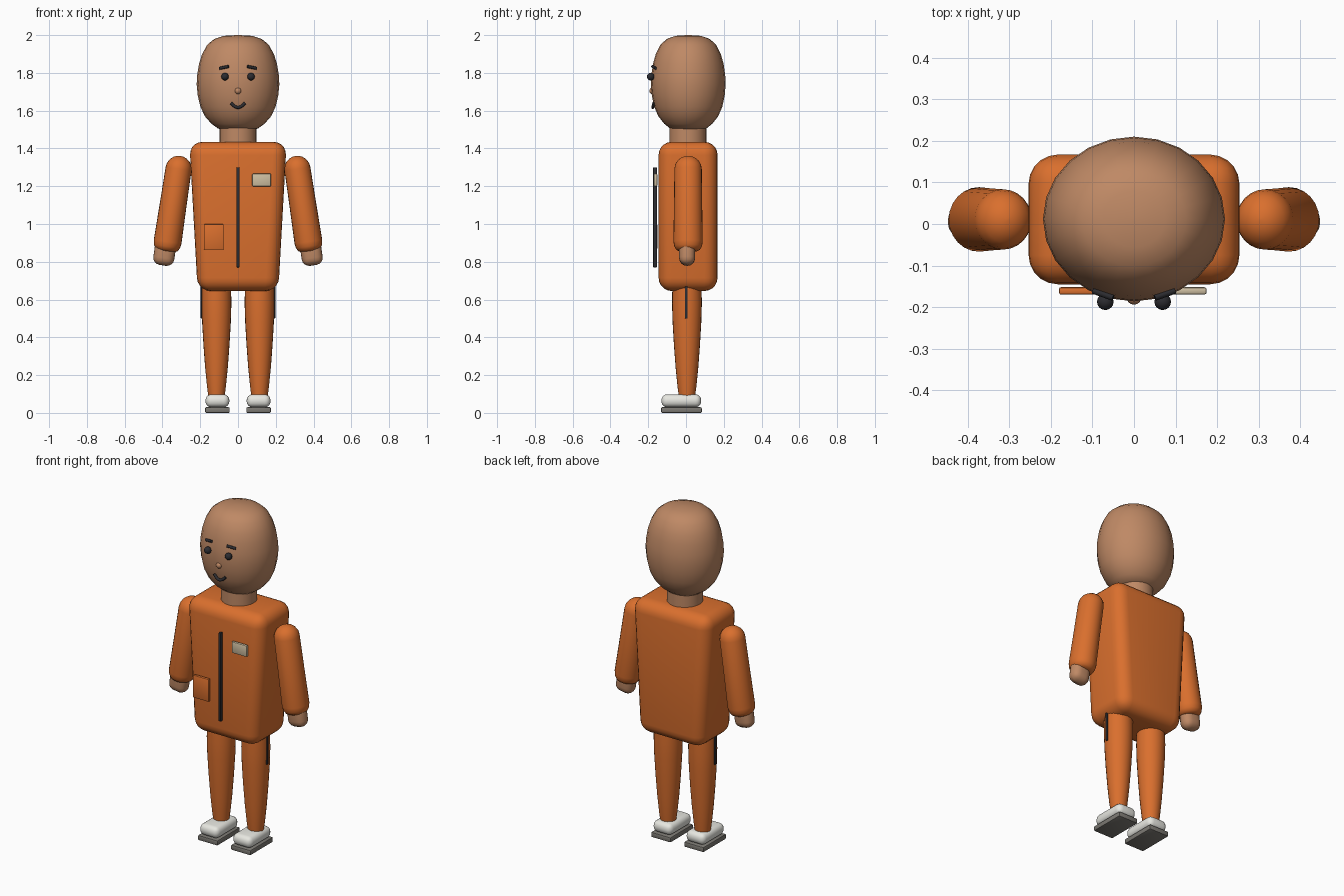
import bpy, bmesh, math
from mathutils import Matrix, Vector

cube = bpy.data.objects.get("Cube")
if cube:
    bpy.data.objects.remove(cube, do_unlink=True)


def material(name, rgb):
    m = bpy.data.materials.new(name)
    m.use_nodes = True
    m.diffuse_color = (*rgb, 1)
    m.node_tree.nodes["Principled BSDF"].inputs["Base Color"].default_value = (*rgb, 1)
    return m


ORANGE = material("orange cloth", (0.70, 0.16, 0.027))
SKIN = material("skin", (0.52, 0.25, 0.13))
DARK = material("dark trim", (0.025, 0.025, 0.03))
CREAM = material("cream badge", (0.62, 0.52, 0.36))
WHITE = material("white shoe", (0.80, 0.80, 0.75))
GREY = material("grey sole", (0.20, 0.19, 0.17))


def finish(name, bm, mat, loc, tilt=(0, 0, 0)):
    bmesh.ops.recalc_face_normals(bm, faces=bm.faces)
    me = bpy.data.meshes.new(name)
    for f in bm.faces:
        f.smooth = True
    bm.to_mesh(me)
    bm.free()
    me.set_sharp_from_angle(angle=math.radians(40))
    me.materials.append(mat)
    ob = bpy.data.objects.new(name, me)
    ob.location, ob.rotation_euler = loc, tilt
    bpy.context.collection.objects.link(ob)
    return ob


def lathe(name, mat, profile, loc=(0, 0, 0), depth=1.0, tilt=(0, 0, 0), sides=24):
    """Spin (radius, height) points about z; depth squashes y."""
    bm = bmesh.new()
    rings = []
    for r, z in profile:
        rings.append([bm.verts.new((r * math.cos(a), r * depth * math.sin(a), z))
                      for a in (math.tau * i / sides for i in range(sides))])
    for low, high in zip(rings, rings[1:]):
        for i in range(sides):
            j = (i + 1) % sides
            bm.faces.new((low[i], low[j], high[j], high[i]))
    bm.faces.new(rings[0])
    bm.faces.new(rings[-1])
    return finish(name, bm, mat, loc, tilt)


def box(name, mat, size, loc, bevel, tilt=(0, 0, 0), taper=1.0, segments=4):
    """Rounded box; taper scales the width of the lower end."""
    bm = bmesh.new()
    bmesh.ops.create_cube(bm, size=1, matrix=Matrix.Diagonal((*size, 1)))
    for v in bm.verts:
        if v.co.z < 0:
            v.co.x *= taper
    bmesh.ops.bevel(bm, geom=bm.edges[:], offset=bevel, segments=segments,
                    profile=0.5, affect='EDGES', clamp_overlap=True)
    return finish(name, bm, mat, loc, tilt)


def ball(name, mat, radius, loc):
    bm = bmesh.new()
    bmesh.ops.create_uvsphere(bm, u_segments=16, v_segments=10, radius=radius)
    return finish(name, bm, mat, loc)


def tube(name, mat, points, radius):
    cu = bpy.data.curves.new(name, 'CURVE')
    cu.dimensions = '3D'
    cu.bevel_depth, cu.bevel_resolution, cu.use_fill_caps = radius, 2, True
    sp = cu.splines.new('POLY')
    sp.points.add(len(points) - 1)
    for p, co in zip(sp.points, points):
        p.co = (*co, 1)
    cu.materials.append(mat)
    ob = bpy.data.objects.new(name, cu)
    bpy.context.collection.objects.link(ob)


# Head and neck
lathe("head", SKIN, [(.07, 1.5), (.105, 1.505), (.14, 1.53), (.175, 1.57), (.199, 1.62),
                     (.213, 1.68), (.219, 1.74), (.216, 1.79), (.206, 1.85), (.19, 1.9),
                     (.162, 1.95), (.125, 1.98), (.075, 1.996), (.01, 2.0)],
      loc=(0, .012, 0), depth=.905)
lathe("neck", SKIN, [(.098, 1.42), (.098, 1.54)], loc=(0, .01, 0))

# Torso with zip, pocket and badge
box("torso", ORANGE, (.515, .312, .79), (0, .011, 1.04), .07, taper=.83, segments=5)
box("zip", DARK, (.018, .022, .53), (0, -.164, 1.035), .006, segments=2)
box("pocket", ORANGE, (.105, .018, .135), (-.128, -.161, .932), .005, segments=2)
box("badge", CREAM, (.1, .018, .068), (.125, -.161, 1.233), .006, segments=2)

# Face
ball("nose", SKIN, .018, (0, -.176, 1.705))
smile = []
for i in range(9):
    t = i / 4 - 1
    smile.append((.037 * t, -.176 + .006 * t * t, 1.617 + .024 * t * t))
tube("mouth", DARK, smile, .008)

for side, s in (("left", 1), ("right", -1)):
    ball(side + "_eye", DARK, .02, (s * .069, -.187, 1.78))
    tube(side + "_eyebrow", DARK, [(s * .05, -.177, 1.834), (s * .098, -.16, 1.824)], .008)

    # Arm: round shoulder, blunt cuff, mitten hand
    lean = (0, -.149 * s, 0)
    sleeve = [(.045, 0), (.06, .008), (.07, .025), (.074, .05), (.071, .25), (.069, .44)]
    sleeve += [(.069 * math.cos(a), .44 + .069 * math.sin(a))
               for a in (math.radians(d) for d in (20, 40, 60, 75, 88))]
    lathe(side + "_arm", ORANGE, sleeve, (s * .38, .011, .857), 1.05, lean)
    box(side + "_hand", SKIN, (.112, .084, .17), (s * .386, .006, .865), .04, lean)

    # Leg tapering to the ankle, with a side stripe
    lathe(side + "_leg", ORANGE, [(.042, .08), (.05, .14), (.06, .24), (.069, .36),
                                  (.076, .48), (.079, .58), (.077, .68)],
          (s * .114, .005, 0))
    box(side + "_leg_stripe", DARK, (.012, .014, .2), (s * .192, .002, .6), .003, segments=2)

    # Shoe and sole
    box(side + "_shoe", WHITE, (.126, .21, .068), (s * .109, -.025, .064), .03)
    box(side + "_sole", GREY, (.13, .215, .03), (s * .109, -.024, .015), .006, segments=2)
